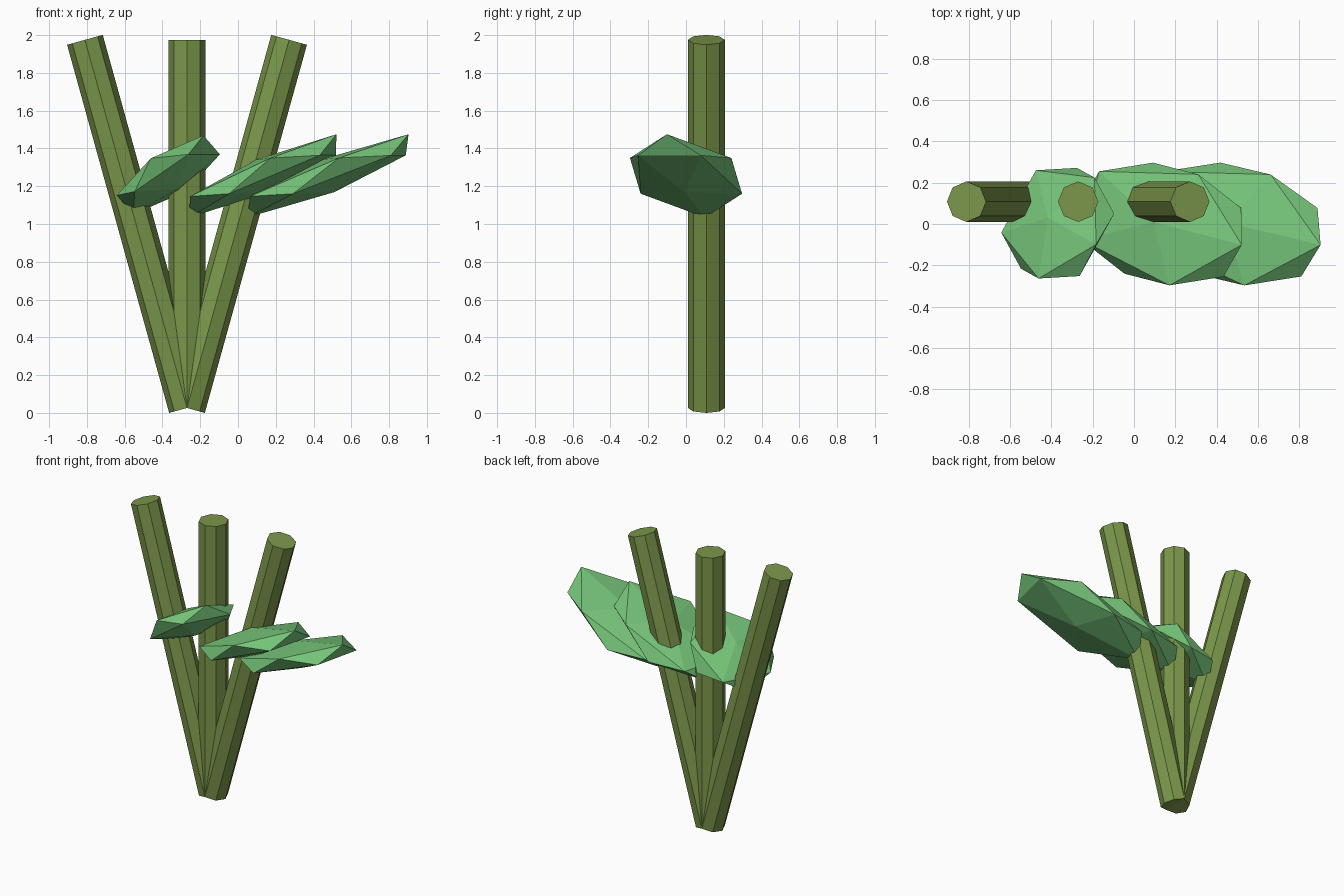
import bpy, bmesh
from math import radians, tan, cos
from mathutils import Matrix, Vector, Euler

if "Cube" in bpy.data.objects:
    bpy.data.objects.remove(bpy.data.objects["Cube"])


def material(name, color):
    m = bpy.data.materials.new(name)
    m.diffuse_color = color
    m.use_nodes = True
    m.node_tree.nodes["Principled BSDF"].inputs["Base Color"].default_value = m.diffuse_color
    return m


stalk_green = material("stalk_green", (0.20, 0.31, 0.07, 1))
leaf_green = material("leaf_green", (0.18, 0.55, 0.19, 1))


def add_object(name, bm, mat, matrix):
    mesh = bpy.data.meshes.new(name)
    bm.to_mesh(mesh)
    bm.free()
    mesh.materials.append(mat)
    ob = bpy.data.objects.new(name, mesh)
    ob.matrix_world = matrix
    bpy.context.collection.objects.link(ob)


# Three eight-sided stalks fanning out from one root
ROOT = Vector((-0.27, 0.108, 0.026))
HEIGHT, RADIUS = 1.949, 0.098
for name, tilt in (("left_stalk", -15.5), ("middle_stalk", 0), ("right_stalk", 15.5)):
    a = radians(tilt)
    bm = bmesh.new()
    bmesh.ops.create_cone(bm, cap_ends=True, segments=8, radius1=RADIUS,
                          radius2=RADIUS, depth=HEIGHT / cos(a))
    centre = ROOT + Vector((tan(a) * HEIGHT / 2, 0, HEIGHT / 2))
    add_object(name, bm, stalk_green,
               Matrix.LocRotScale(centre, Euler((0, a, 0)), None))

# Flattened, tilted icosahedron leaves: centre, scale, pitch, yaw
leaves = {
    "left_leaf": ((-0.369, 0.004, 1.26), (0.33, 0.328, 0.093), -36.5, -29),
    "middle_leaf": ((0.132, 0.0, 1.255), (0.51, 0.326, 0.093), -23.5, -14.5),
    "right_leaf": ((0.476, 0.0, 1.255), (0.547, 0.324, 0.093), -21.8, -13.3),
}
for name, (centre, scale, pitch, yaw) in leaves.items():
    bm = bmesh.new()
    bmesh.ops.create_icosphere(bm, subdivisions=1, radius=1)
    rot = Euler((0, radians(pitch), radians(yaw)))
    add_object(name, bm, leaf_green,
               Matrix.LocRotScale(Vector(centre), rot, Vector(scale)))
